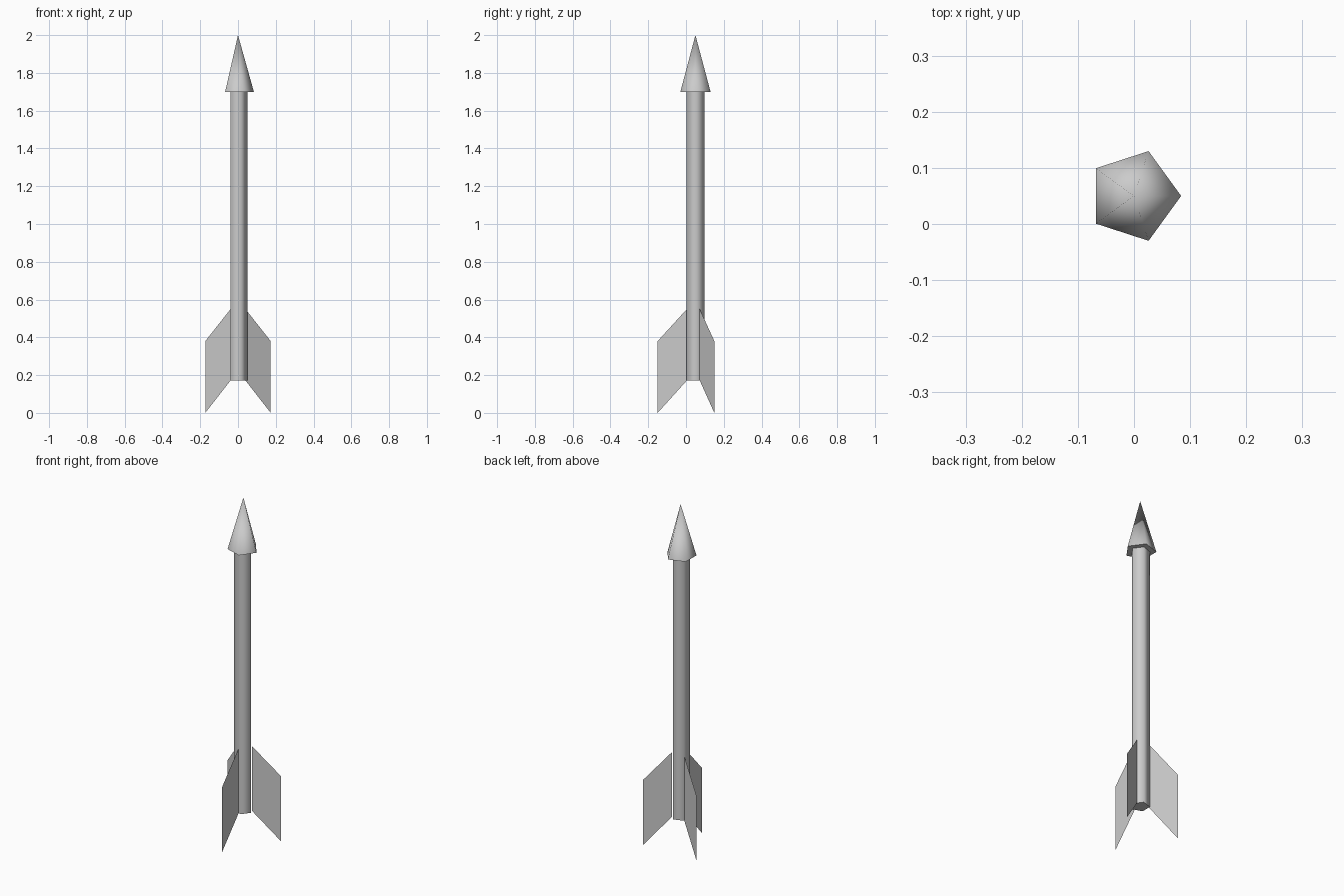
import bpy
from math import radians, cos, sin

if "Cube" in bpy.data.objects:
    bpy.data.objects.remove(bpy.data.objects["Cube"])

AXIS_Y = 0.05      # the shaft axis sits slightly behind the origin
SIDES = 5


def smooth(obj):
    bpy.ops.object.select_all(action='DESELECT')
    obj.select_set(True)
    bpy.context.view_layer.objects.active = obj
    bpy.ops.object.shade_smooth_by_angle(angle=radians(80))


def tapered(name, r_bottom, r_top, z0, z1):
    """Five-sided prism or cone with a corner facing +x."""
    mesh = bpy.data.meshes.new(name)
    ring = [(cos(radians(360 / SIDES * i)), sin(radians(360 / SIDES * i))) for i in range(SIDES)]
    verts = [(r_bottom * c, r_bottom * s, z0) for c, s in ring]
    faces = [tuple(reversed(range(SIDES)))]
    if r_top > 0:
        verts += [(r_top * c, r_top * s, z1) for c, s in ring]
        faces += [(i, (i + 1) % SIDES, (i + 1) % SIDES + SIDES, i + SIDES) for i in range(SIDES)]
        faces.append(tuple(range(SIDES, 2 * SIDES)))
    else:
        verts.append((0, 0, z1))
        faces += [(i, (i + 1) % SIDES, SIDES) for i in range(SIDES)]
    mesh.from_pydata(verts, [], faces)
    obj = bpy.data.objects.new(name, mesh)
    obj.location = (0, AXIS_Y, 0)
    bpy.context.collection.objects.link(obj)
    smooth(obj)
    return obj


# Shaft and pointed head
tapered("shaft", 0.05, 0.05, 0.172, 1.70)
tapered("arrow_head", 0.084, 0, 1.70, 2.0)

# Three paper-thin swept fins around the tail
profile = [(0.045, 0.172), (0.20, 0.0), (0.20, 0.38), (0.045, 0.55)]
fin_mesh = bpy.data.meshes.new("fin")
fin_mesh.from_pydata([(r, 0, z) for r, z in profile], [], [(0, 1, 2, 3)])
for i, angle in enumerate((-90, 30, 150)):
    fin = bpy.data.objects.new(f"fin_{i + 1}", fin_mesh)
    fin.location = (0, AXIS_Y, 0)
    fin.rotation_euler.z = radians(angle)
    bpy.context.collection.objects.link(fin)
